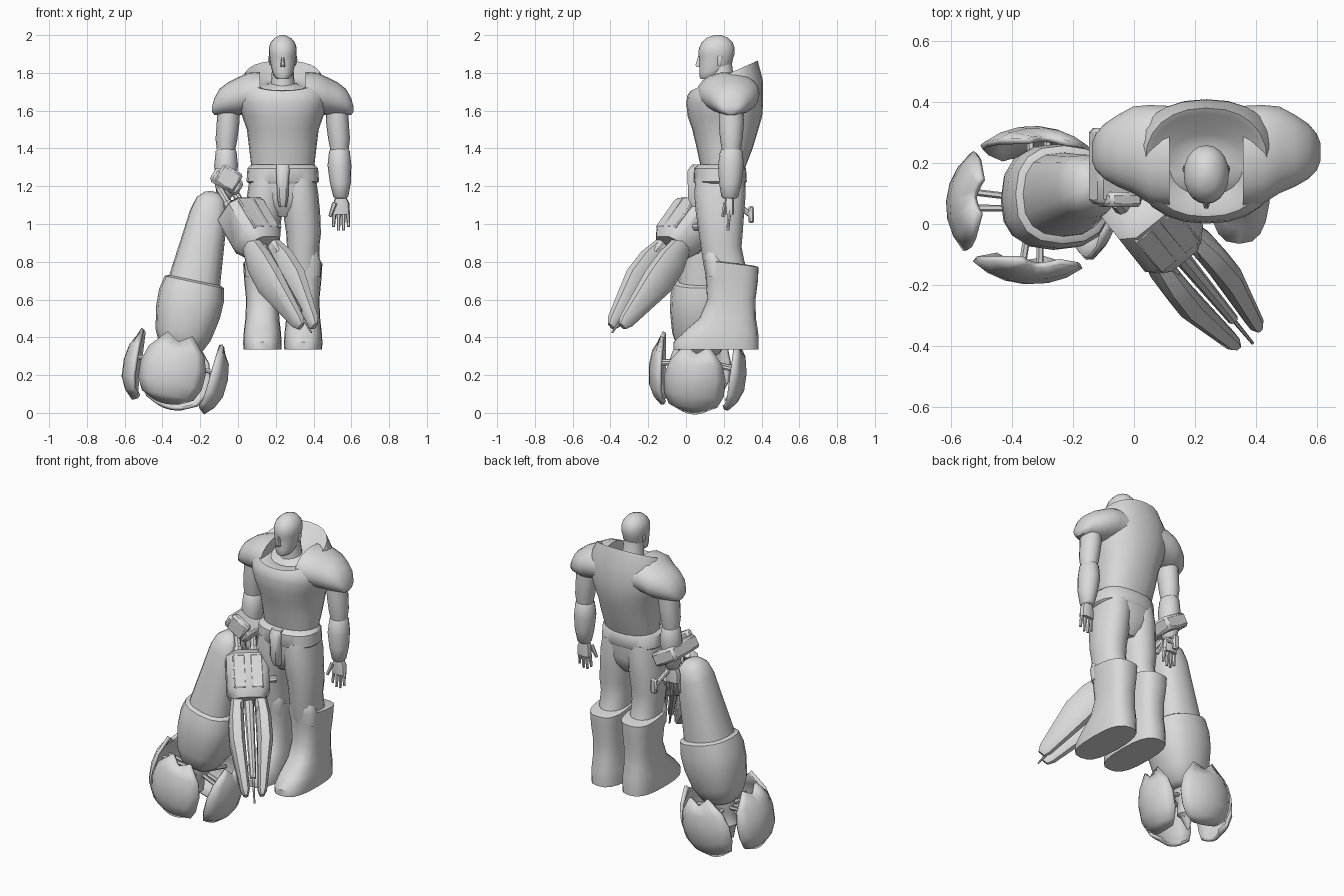
import bpy, bmesh, math
from mathutils import Vector, Matrix

grey = bpy.data.materials.new("plain grey")
grey.diffuse_color = (0.7, 0.7, 0.7, 1)


def finish(bm, name, M):
    bm.transform(M)
    bmesh.ops.recalc_face_normals(bm, faces=bm.faces)
    me = bpy.data.meshes.new(name)
    bm.to_mesh(me)
    bm.free()
    me.materials.append(grey)
    ob = bpy.data.objects.new(name, me)
    bpy.context.collection.objects.link(ob)
    return ob


def frame(origin, z, x_hint):
    z = Vector(z).normalized()
    y = z.cross(Vector(x_hint)).normalized()
    x = y.cross(z)
    M = Matrix((x, y, z)).transposed().to_4x4()
    M.translation = Vector(origin)
    return M


def loft(name, rings, M=Matrix(), n=16, p=2.0, turn=0.0):
    """rings: (cx, cy, z, rx, ry[, tilt along y])"""
    bm = bmesh.new()
    loops = []
    for r in rings:
        tilt = r[5] if len(r) > 5 else 0
        loop = []
        for i in range(n):
            a = math.tau * (i + turn) / n
            c, s = math.cos(a), math.sin(a)
            x = r[3] * math.copysign(abs(c) ** (2 / p), c)
            y = r[4] * math.copysign(abs(s) ** (2 / p), s)
            loop.append(bm.verts.new((r[0] + x, r[1] + y, r[2] + tilt * y)))
        loops.append(loop)
    for a, b in zip(loops, loops[1:]):
        for i in range(n):
            bm.faces.new((a[i], a[(i + 1) % n], b[(i + 1) % n], b[i]))
    bm.faces.new(loops[0][::-1])
    bm.faces.new(loops[-1])
    return finish(bm, name, M)


def rod(name, a, b, r1, r2=None, M=Matrix(), n=8):
    a, b = Vector(a), Vector(b)
    d = b - a
    hint = (1, 0, 0) if abs(d.x) < 0.8 * d.length else (0, 1, 0)
    return loft(name, [(0, 0, 0, r1, r1), (0, 0, d.length, r2 or r1, r2 or r1)],
                M @ frame(a, d, hint), n)


def box(name, c, size, M=Matrix(), bevel=0.0):
    bm = bmesh.new()
    bmesh.ops.create_cube(bm, size=1)
    bm.transform(Matrix.Translation(c) @ Matrix.Diagonal((*size, 1)))
    if bevel:
        bmesh.ops.bevel(bm, geom=bm.edges[:], offset=bevel, segments=1, affect='EDGES')
    return finish(bm, name, M)


# ---------- body, built about its own centre line ----------
B = Matrix.Translation((0.237, 0, 0))
loft("torso", [(0, .195, 1.29, .165, .115), (0, .205, 1.4, .178, .148), (0, .208, 1.5, .19, .175),
               (0, .206, 1.57, .215, .197), (0, .205, 1.64, .24, .204), (0, .207, 1.72, .245, .2, .2),
               (0, .202, 1.785, .2, .178, .45), (0, .2, 1.78, .185, .16, .45),
               (0, .195, 1.735, .12, .1, .35), (0, .19, 1.745, .06, .06, .1)], B, 24, 2.25)
loft("belt", [(0, .18, 1.21, .175, .13), (0, .18, 1.225, .192, .142), (0, .18, 1.295, .187, .138),
              (0, .185, 1.315, .165, .12)], B, 20, 2.4)
loft("pelvis", [(0, .18, 1.04, .05, .08), (0, .18, 1.09, .13, .115), (0, .18, 1.14, .172, .13),
                (0, .18, 1.24, .182, .135)], B, 20, 2.4)
loft("codpiece", [(0, .07, 1.09, .02, .04), (0, .05, 1.13, .03, .04), (0, .04, 1.28, .037, .035),
                  (0, .06, 1.315, .035, .03)], B, 8, 3, .5)
loft("neck", [(0, .2, 1.68, .085, .085), (0, .19, 1.75, .062, .066), (0, .178, 1.85, .055, .065)], B)
loft("head", [(0, .112, 1.768, .03, .034), (0, .122, 1.78, .045, .05), (0, .14, 1.805, .056, .069),
              (0, .157, 1.85, .066, .087), (0, .16, 1.88, .07, .09), (0, .161, 1.897, .073, .095),
              (0, .163, 1.93, .074, .095), (0, .165, 1.96, .065, .083), (0, .166, 1.985, .044, .058),
              (0, .168, 2.0, .014, .02)], B, 20, 2.1)
loft("nose", [(0, .072, 1.832, .013, .018), (0, .066, 1.842, .012, .018), (0, .075, 1.89, .006, .012)], B, 6)

for side, tag in ((1, "left"), (-1, "right")):
    S = B @ Matrix.Diagonal((side, 1, 1, 1))
    loft(tag + "_ear", [(.064, .175, 1.84, .006, .008), (.071, .18, 1.87, .007, .014),
                        (.069, .18, 1.89, .005, .01)], S, 8)
    # shoulder pad runs sideways: local x is y, local y is z
    X = Matrix(((0, 0, 1, 0), (1, 0, 0, 0), (0, 1, 0, 0), (0, 0, 0, 1)))
    loft(tag + "_shoulder_pad", [(.222, 1.695, .12, .165, .11), (.228, 1.692, .185, .162, .108),
                                 (.243, 1.675, .24, .142, .1), (.24, 1.662, .29, .118, .088),
                                 (.238, 1.645, .335, .09, .07), (.236, 1.622, .362, .06, .045),
                                 (.236, 1.608, .374, .03, .015)], S @ X, 20, 2.05)
    loft(tag + "_upper_arm", [(.285, .24, 1.63, .06, .065), (.29, .24, 1.53, .06, .066),
                              (.298, .24, 1.45, .058, .06), (.301, .24, 1.37, .045, .047)], S)
    loft(tag + "_forearm", [(.3, .24, 1.405, .04, .045), (.3, .24, 1.385, .055, .06),
                            (.3, .238, 1.31, .063, .068), (.305, .235, 1.22, .056, .06),
                            (.307, .232, 1.145, .04, .045), (.307, .232, 1.135, .03, .033)], S)
    loft(tag + "_palm", [(.306, .23, 1.15, .026, .024), (.31, .23, 1.11, .042, .026),
                         (.31, .23, 1.05, .045, .024)], S, 10, 2.6)
    for i in range(4):
        x = .274 + i * .023
        rod(f"{tag}_finger_{i}", (x, .23, 1.07), (x + (i - 1.5) * .004, .222, .985 - .02 * (i in (1, 2))), .012, .008, S, 6)
    rod(tag + "_thumb", (.275, .21, 1.11), (.25, .195, 1.04), .014, .009, S, 6)
    # leg and boot
    loft(tag + "_thigh", [(.108, .22, .72, .08, .115), (.108, .2, .8, .085, .11), (.108, .186, .88, .086, .108),
                          (.11, .184, .95, .092, .116), (.1, .18, 1.06, .098, .128),
                          (.092, .18, 1.16, .096, .136), (.085, .18, 1.24, .09, .13)], S, 16, 2.25)
    loft(tag + "_boot", [(.108, .16, .335, .1, .225), (.108, .16, .375, .102, .225), (.108, .185, .43, .098, .197),
                         (.108, .22, .5, .09, .15), (.108, .24, .6, .086, .128), (.11, .243, .7, .094, .138),
                         (.11, .242, .79, .1, .142, -.12), (.11, .235, .795, .085, .12, -.12)], S, 20, 2.7)
    loft(tag + "_knee_guard", [(.115, .16, .72, .085, .055), (.112, .15, .8, .09, .055),
                               (.11, .145, .85, .075, .05), (.11, .15, .88, .05, .03)], S, 12, 2.3)

# ---------- wrist bracket carrying both weapons ----------
W = Matrix.Translation((-.06, .19, 1.225)) @ Matrix.Rotation(math.radians(30), 4, 'Y')
box("wrist_bracket", (0, 0, 0), (.17, .25, .085), W, .015)
box("bracket_front_plate", (0, -.11, .02), (.12, .05, .11), W, .012)
rod("bracket_grip", (-.05, .25, 1.12), (-.02, .34, 1.05), .015)
box("bracket_rear_clip", (-.02, .345, 1.05), (.04, .03, .09), bevel=.008)

# ---------- gun, local z runs along the barrel ----------
G = frame((-.045, .135, 1.17), (.425, -.515, -.73), (.78, .62, 0))
loft("gun_body", [(0, 0, .11, .09, .08), (0, 0, .14, .125, .112), (0, 0, .34, .128, .115),
                  (0, 0, .4, .095, .09)], G, 8, 3.5, .5)
for i in (-1, 1):
    for s, tag in ((-1, "front"), (1, "back")):
        box(f"gun_{tag}_panel_{i}", (i * .05, s * .1, .25), (.07, .02, .2), G, .006)
    rod(f"hose_{i}", (i * .045, -.01, -.03), (i * .045, -.01, .08), .02, None, G)
    rod(f"hose_collar_{i}", (i * .045, -.01, .07), (i * .045, -.01, .15), .028, None, G)
    box(f"prong_mount_{i}", (i * .065, 0, .42), (.06, .12, .12), G, .012)
    loft(f"gun_prong_{i}", [(i * .068, 0, .38, .035, .055), (i * .078, 0, .5, .045, .085),
                            (i * .08, 0, .64, .047, .09), (i * .05, 0, .93, .028, .042),
                            (i * .046, 0, .965, .014, .024)], G, 8, 3, .5)
    loft(f"prong_rib_{i}", [(i * .078, 0, .44, .022, .09), (i * .08, 0, .62, .022, .096),
                            (i * .05, 0, .91, .012, .047)], G, 4, 2, .5)
    rod(f"gun_knob_{i}", (.1, .03 * i, .25 + .03 * i), (.165, .03 * i, .25 + .03 * i), .02, None, G)
rod("gun_core", (0, 0, .38), (0, 0, .86), .03, .018, G)
rod("gun_needle", (0, 0, .8), (0, 0, 1.01), .009, .005, G, 6)

# ---------- heavy claw arm, local z runs up from the claw centre ----------
C = frame((-.335, .06, .2), (.2, .07, .95), (1, 0, 0))
loft("claw_arm", [(0, 0, .4, .14, .14), (0, 0, .52, .137, .137), (0, 0, .75, .113, .115),
                  (0, 0, .88, .1, .104), (0, 0, .95, .08, .085), (0, 0, .985, .045, .05),
                  (0, 0, .995, .015, .015)], C, 16, 2.5)
loft("claw_gauntlet", [(0, 0, .11, .08, .08), (0, 0, .135, .11, .115), (0, 0, .22, .15, .15),
                       (0, 0, .34, .172, .17), (0, 0, .43, .175, .172), (0, 0, .505, .16, .16, .08),
                       (0, 0, .515, .14, .14, .08)], C, 16, 2.5)
loft("claw_hub", [(0, 0, -.06, .035, .035), (0, 0, -.04, .055, .055), (0, 0, .03, .045, .045),
                  (0, 0, .06, .06, .06), (0, 0, .15, .06, .06)], C, 12)
rod("claw_spike", (0, 0, -.05), (0, 0, -.13), .04, .006, C)
rows = [(.185, .225, 17), (.11, .26, 35), (.03, .272, 40), (-.06, .265, 40), (-.12, .235, 36), (-.165, .19, 26)]
for k in range(4):
    R = C @ Matrix.Diagonal((1, .92, 1, 1)) @ Matrix.Rotation(k * math.pi / 2 - .06, 4, 'Z')
    # curved shield-shaped claw plate with a notched upper edge
    bm = bmesh.new()
    grid = []
    for j, (z, r, half) in enumerate(rows):
        line = []
        for i in range(7):
            u = (i - 3) / 3
            a = math.radians(half * u)
            dz = (.045 * (abs(u) - .6)) if j == 0 else (.02 * u * u if j == 5 else 0)
            rr = r * (1 - .02 * u * u)
            line.append(bm.verts.new((rr * math.cos(a), rr * math.sin(a), z + dz)))
        grid.append(line)
    for a, b in zip(grid, grid[1:]):
        for i in range(6):
            bm.faces.new((a[i], a[i + 1], b[i + 1], b[i]))
    plate = finish(bm, f"claw_plate_{k}", R)
    sol = plate.modifiers.new("thickness", 'SOLIDIFY')
    sol.thickness = .02
    sol.offset = 0
    for s in (-.03, .03):
        rod(f"claw_strut_{k}_{s}", (.04, s * .6, .07), (.235, s, .05), .012, None, R, 6)

bpy.ops.object.select_all(action='SELECT')
bpy.context.view_layer.objects.active = bpy.context.collection.objects[0]
bpy.ops.object.shade_smooth_by_angle(angle=math.radians(42))
